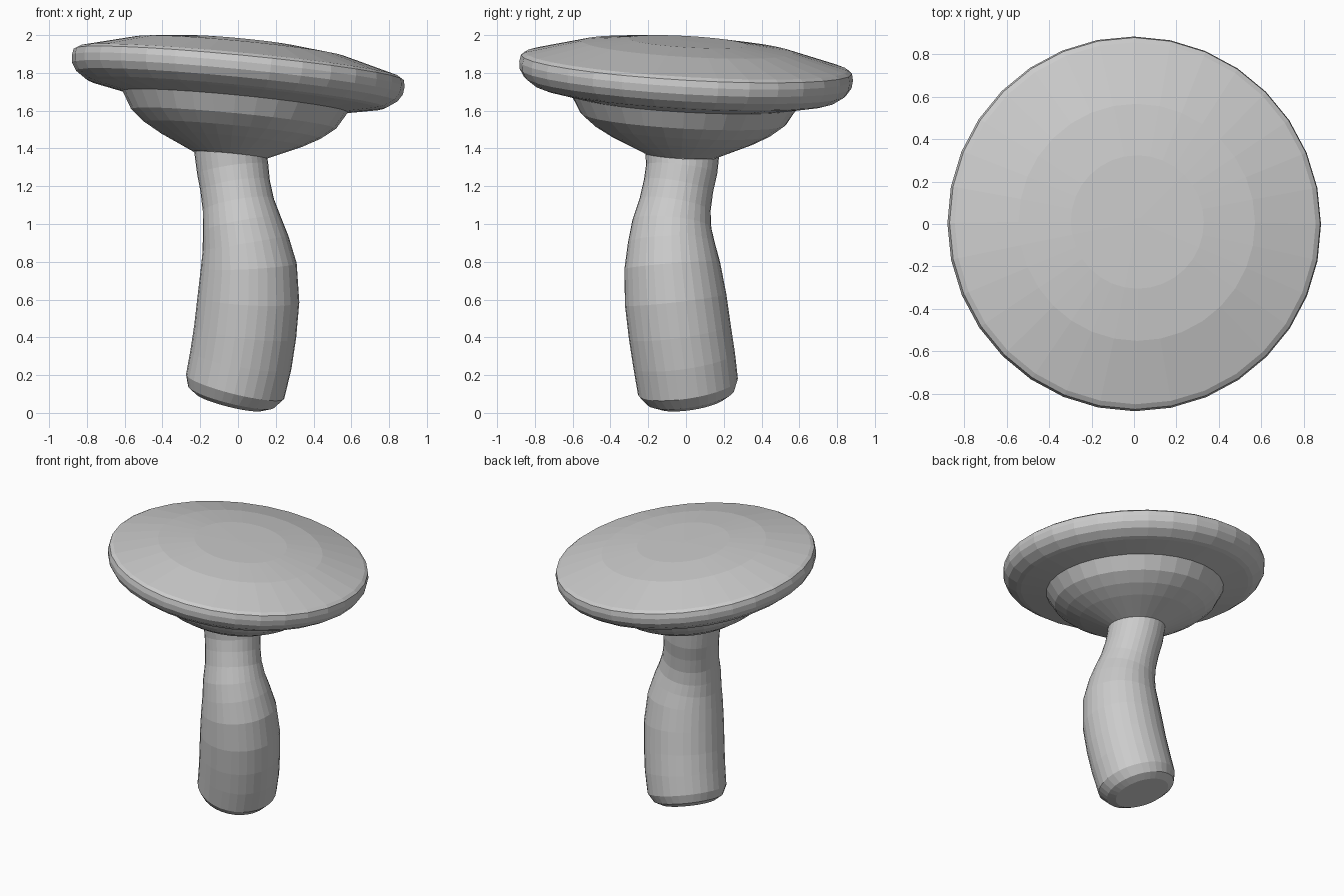
import bpy
from math import cos, sin, pi
from mathutils import Vector

if "Cube" in bpy.data.objects:
    bpy.data.objects.remove(bpy.data.objects["Cube"])

SIDES = 32
UP = Vector((0, 0, 1))
CAP_AXIS = Vector((0.096, 0.058, 1)).normalized()


def ring(center, radius, axis):
    """Circle of points facing along axis."""
    turn = UP.rotation_difference(axis)
    return [Vector(center) + turn @ Vector((radius * sin(2 * pi * i / SIDES),
            radius * cos(2 * pi * i / SIDES), 0)) for i in range(SIDES)]


def loft(name, rings, close_start=False, close_end=False):
    """Skin a list of rings, running bottom to top on the outside."""
    verts = [p for r in rings for p in r]
    faces = []
    for k in range(len(rings) - 1):
        a, b = k * SIDES, (k + 1) * SIDES
        for i in range(SIDES):
            j = (i + 1) % SIDES
            faces.append((a + j, a + i, b + i, b + j))
    if close_start:
        faces.append(tuple(range(SIDES)))
    if close_end:
        last = (len(rings) - 1) * SIDES
        faces.append(tuple(last + i for i in reversed(range(SIDES))))
    mesh = bpy.data.meshes.new(name)
    mesh.from_pydata(verts, [], faces)
    mesh.update()
    obj = bpy.data.objects.new(name, mesh)
    bpy.context.collection.objects.link(obj)
    return obj


def revolve(name, profile, **caps):
    """Lathe (radius, height) points around the tilted cap axis."""
    pivot = Vector((0, 0, 1.80))
    return loft(name, [ring(pivot + CAP_AXIS * (z - 1.80), r, CAP_AXIS)
                       for r, z in profile], **caps)


# Cap: flat underside, rounded rim, shallow domed top
revolve("cap", [(0.60, 1.648), (0.77, 1.682), (0.80, 1.692), (0.855, 1.73),
                (0.88, 1.77), (0.885, 1.81), (0.878, 1.845), (0.855, 1.86),
                (0.56, 1.938), (0.315, 1.966), (0.02, 1.97)], close_end=True)

# Gills: flared cone from the stem to the underside
revolve("gills", [(0.195, 1.362), (0.38, 1.445), (0.47, 1.495),
                  (0.545, 1.555), (0.60, 1.648)])

# Stem: bent, bulging tube (x, y, z, radius), rounded at the foot
path = [(-0.045, 0.03, 0.06, 0.185), (-0.036, 0.024, 0.085, 0.235),
        (-0.015, 0.01, 0.14, 0.268), (0.015, -0.01, 0.28, 0.272),
        (0.038, -0.033, 0.43, 0.272), (0.055, -0.055, 0.60, 0.270),
        (0.057, -0.073, 0.78, 0.254), (0.040, -0.078, 0.90, 0.230),
        (0.020, -0.075, 1.00, 0.210), (0.002, -0.058, 1.10, 0.191),
        (-0.015, -0.040, 1.20, 0.186), (-0.028, -0.023, 1.29, 0.190),
        (-0.038, -0.020, 1.364, 0.195)]
foot_axis = Vector((0.25, -0.16, 1)).normalized()
rings = []
for k, (x, y, z, r) in enumerate(path):
    if k < 3:
        axis = foot_axis
    elif k == len(path) - 1:
        axis = CAP_AXIS
    else:
        axis = (Vector(path[k + 1][:3]) - Vector(path[k - 1][:3])).normalized()
    rings.append(ring((x, y, z), r, axis))
loft("stem", rings, close_start=True)
